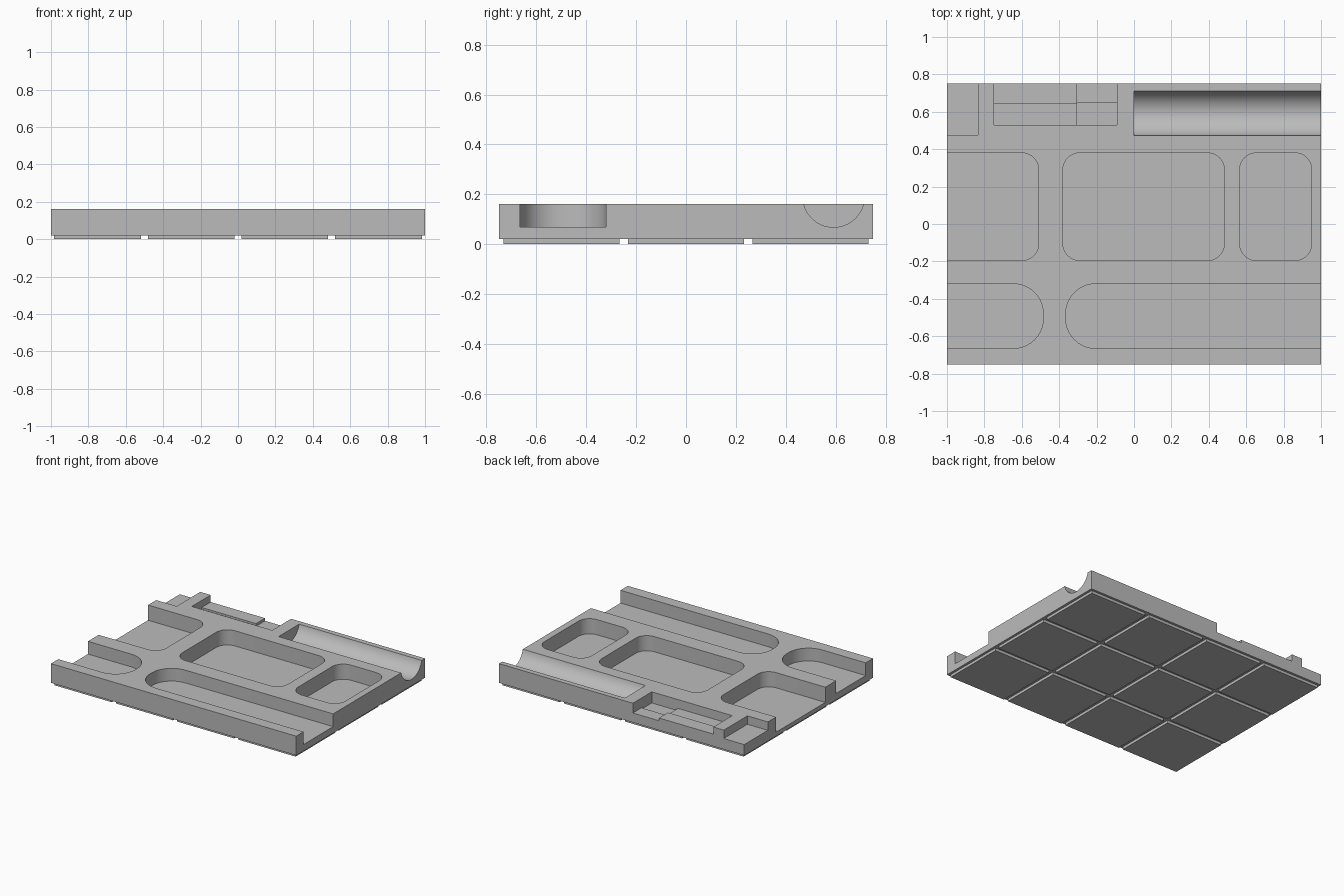
import bpy, bmesh, math

if "Cube" in bpy.data.objects:
    bpy.data.objects.remove(bpy.data.objects["Cube"], do_unlink=True)

# Single plain grey
grey = bpy.data.materials.new("grey")
grey.use_nodes = True
colour = (0.5, 0.5, 0.5, 1)
grey.diffuse_color = colour
grey.node_tree.nodes["Principled BSDF"].inputs["Base Color"].default_value = colour

TOP = 0.162
OVER = 0.1      # how far cutters run past the open edges


def prism(name, outline, z0, z1):
    """Extrude a flat outline from z0 up to z1."""
    bm = bmesh.new()
    face = bm.faces.new([bm.verts.new((x, y, z0)) for x, y in outline])
    up = bmesh.ops.extrude_face_region(bm, geom=[face])
    verts = [v for v in up["geom"] if isinstance(v, bmesh.types.BMVert)]
    bmesh.ops.translate(bm, verts=verts, vec=(0, 0, z1 - z0))
    bmesh.ops.recalc_face_normals(bm, faces=bm.faces)
    mesh = bpy.data.meshes.new(name)
    bm.to_mesh(mesh)
    bm.free()
    mesh.materials.append(grey)
    obj = bpy.data.objects.new(name, mesh)
    bpy.context.collection.objects.link(obj)
    return obj


def rounded(x0, x1, y0, y1, r=0.0, steps=10):
    """Rectangle outline with round corners."""
    if r == 0:
        return [(x0, y0), (x1, y0), (x1, y1), (x0, y1)]
    centres = [(x1 - r, y1 - r), (x0 + r, y1 - r), (x0 + r, y0 + r), (x1 - r, y0 + r)]
    points = []
    for corner, (cx, cy) in enumerate(centres):
        for i in range(steps + 1):
            a = math.pi / 2 * (corner + i / steps)
            points.append((cx + r * math.cos(a), cy + r * math.sin(a)))
    return points


tray = prism("tray_body", rounded(-1, 1, -0.75, 0.75), 0.02, TOP)

# Recesses: x0, x1, y0, y1, corner radius, floor height
FAR = 1 + OVER
BACK = 0.75 + OVER
recesses = {
    "front_left_slot": (-FAR - 0.2, -0.485, -0.665, -0.32, 0.16, 0.068),
    "front_long_slot": (-0.365, FAR + 0.2, -0.665, -0.32, 0.16, 0.068),
    "side_pocket": (-FAR, -0.51, -0.195, 0.38, 0.09, 0.05),
    "middle_pocket": (-0.38, 0.483, -0.195, 0.38, 0.09, 0.05),
    "small_pocket": (0.565, 0.95, -0.195, 0.38, 0.09, 0.05),
    "corner_notch": (-FAR, -0.833, 0.475, BACK, 0, 0.1),
    "back_notch": (-0.748, -0.092, 0.53, BACK, 0, 0.11),
    "back_notch_front_step": (-0.748, -0.3, 0.53, 0.645, 0, 0.097),
    "back_notch_end_step": (-0.305, -0.092, 0.645, BACK, 0, 0.09),
    "back_notch_end_front": (-0.305, -0.092, 0.53, 0.65, 0, 0.08),
}
cutters = [prism(name + "_cutter", rounded(*v[:5]), v[5], TOP + OVER)
           for name, v in recesses.items()]

# Round trough along the back, open on one side
radius = 0.1235
bpy.ops.mesh.primitive_cylinder_add(vertices=64, radius=radius, depth=FAR,
                                    location=(FAR / 2, 0.592, 0.068 + radius),
                                    rotation=(0, math.pi / 2, 0))
trough = bpy.context.object
trough.name = "trough_cutter"
trough.data.materials.append(grey)
cutters.append(trough)

# Cut all recesses and keep the finished mesh
for cutter in cutters:
    cutter.hide_render = True
    cut = tray.modifiers.new(cutter.name, "BOOLEAN")
    cut.operation = "DIFFERENCE"
    cut.solver = "EXACT"
    cut.object = cutter
bpy.context.view_layer.update()
graph = bpy.context.evaluated_depsgraph_get()
finished = bpy.data.meshes.new_from_object(tray.evaluated_get(graph))
tray.modifiers.clear()
tray.data = finished
tray.data.materials.clear()
tray.data.materials.append(grey)
for cutter in cutters:
    bpy.data.objects.remove(cutter, do_unlink=True)

bpy.ops.object.select_all(action="DESELECT")
tray.select_set(True)
bpy.context.view_layer.objects.active = tray
bpy.ops.object.shade_smooth_by_angle(angle=math.radians(30))

# Grid of square feet below
half = 0.2325
for col in range(4):
    for row in range(3):
        x, y = (col - 1.5) * 0.5, (row - 1) * 0.5
        prism(f"foot_{col + 1}_{row + 1}",
              rounded(x - half, x + half, y - half, y + half), 0, 0.02)
